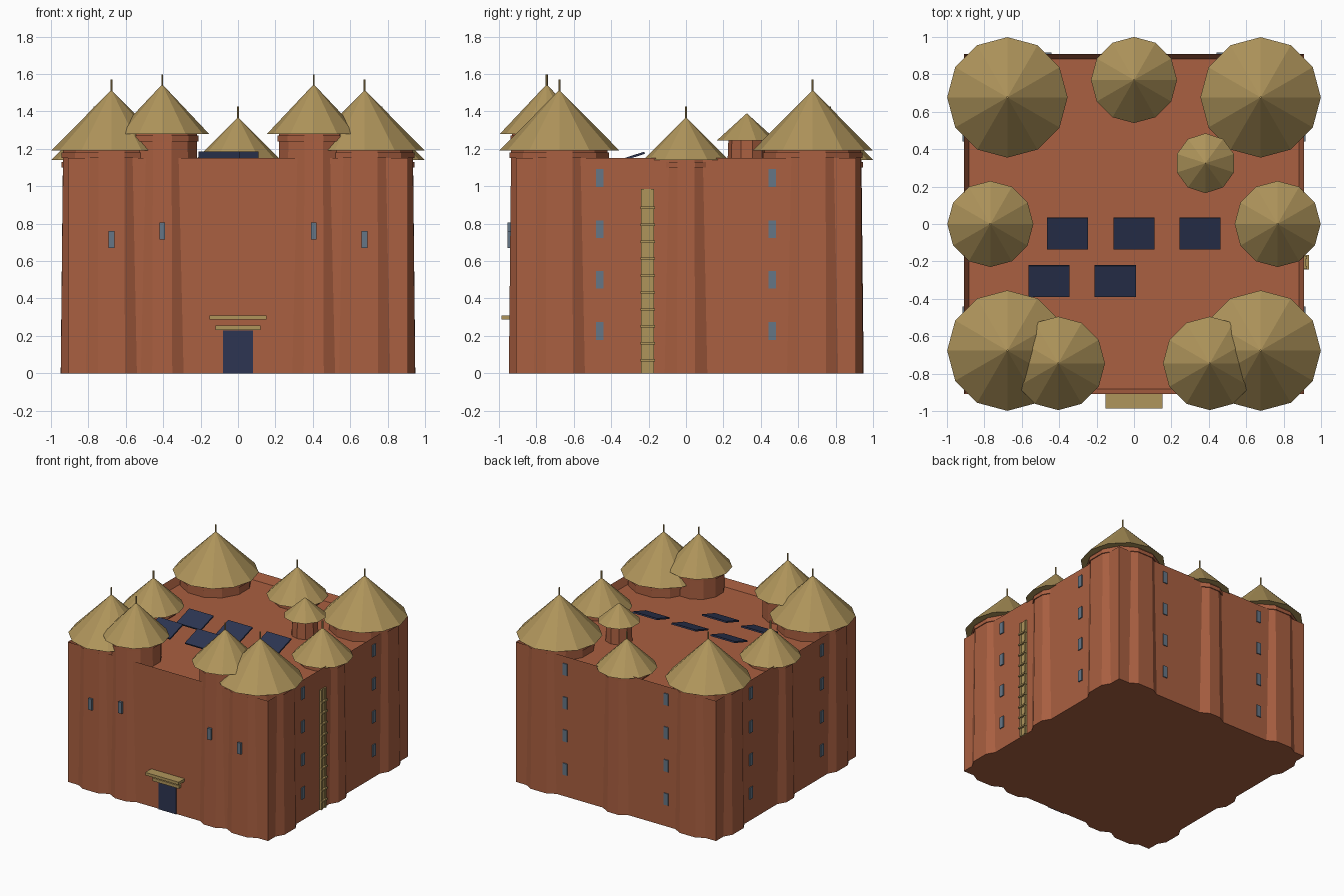
import bpy, bmesh, math
from mathutils import Matrix

if "Cube" in bpy.data.objects:
    bpy.data.objects.remove(bpy.data.objects["Cube"])


def material(name, rgb):
    m = bpy.data.materials.new(name)
    m.diffuse_color = (*rgb, 1)
    m.use_nodes = True
    m.node_tree.nodes["Principled BSDF"].inputs["Base Color"].default_value = m.diffuse_color
    return m


CLAY = material("red clay", (0.40, 0.115, 0.052))
THATCH = material("straw", (0.43, 0.30, 0.105))
NAVY = material("dark navy", (0.026, 0.036, 0.085))
GLASS = material("grey blue", (0.13, 0.18, 0.24))


def finish(name, bm, mat):
    bmesh.ops.recalc_face_normals(bm, faces=bm.faces)
    me = bpy.data.meshes.new(name)
    bm.to_mesh(me)
    bm.free()
    me.materials.append(mat)
    ob = bpy.data.objects.new(name, me)
    bpy.context.collection.objects.link(ob)
    return ob


def box(name, x, y, z, mat):
    """Box from (min, max) pairs."""
    bm = bmesh.new()
    bmesh.ops.create_cube(bm, size=1)
    for v in bm.verts:
        v.co = [(r[0] + r[1]) / 2 + c * (r[1] - r[0]) for r, c in zip((x, y, z), v.co)]
    return finish(name, bm, mat)


def frustum(name, x, y, z0, z1, r0, r1, mat, sides=12, turn=0.0):
    bm = bmesh.new()
    bmesh.ops.create_cone(bm, cap_ends=True, segments=sides, radius1=r0, radius2=r1,
                          depth=z1 - z0,
                          matrix=Matrix.Translation((x, y, (z0 + z1) / 2)) @ Matrix.Rotation(turn, 4, 'Z'))
    return finish(name, bm, mat)


def tower(name, x, y, r_base, r_top, r_roof, eave, apex, tip):
    """Tapered tower with a collar, straw cone roof and finial."""
    half = math.pi / 12
    k = 1 / math.cos(half)
    frustum(name + "_body", x, y, 0, eave + 0.01, r_base * k, r_top * k, CLAY, turn=half)
    frustum(name + "_collar", x, y, eave - 0.04, eave - 0.01,
            (r_top + 0.008) * k, (r_top + 0.008) * k, CLAY, turn=half)
    frustum(name + "_roof", x, y, eave, apex, r_roof, 0, THATCH)
    frustum(name + "_finial", x, y, apex - 0.03, tip, 0.006, 0.006, THATCH, sides=6)


# Main block with a sunken flat roof behind a parapet
bm = bmesh.new()
bmesh.ops.create_cube(bm, size=1, matrix=Matrix.Translation((0, 0, 0.575)) @ Matrix.Diagonal((1.82, 1.82, 1.15, 1)))
top = max(bm.faces, key=lambda f: f.calc_center_median().z)
bmesh.ops.inset_region(bm, faces=[top], thickness=0.04)
bmesh.ops.translate(bm, verts=top.verts, vec=(0, 0, -0.06))
finish("main_walls", bm, CLAY)

# Corner towers, front towers and wall towers
for sx in (-1, 1):
    for sy in (-1, 1):
        tower("corner_tower", sx * 0.677, sy * 0.677, 0.27, 0.258, 0.322, 1.19, 1.515, 1.57)
    tower("front_tower", sx * 0.405, -0.745, 0.20, 0.185, 0.25, 1.28, 1.545, 1.597)
    tower("side_tower", sx * 0.768, 0, 0.18, 0.168, 0.23, 1.14, 1.37, 1.425)
tower("back_tower", 0, 0.77, 0.18, 0.168, 0.23, 1.14, 1.37, 1.425)

# Small roof hut
frustum("roof_hut_body", 0.382, 0.325, 1.08, 1.26, 0.105, 0.098, CLAY, sides=10)
frustum("roof_hut_roof", 0.382, 0.325, 1.245, 1.39, 0.16, 0, THATCH, sides=10)

# Window columns on the sides and back
for z in (0.225, 0.5, 0.77, 1.045):
    for u in (-0.46, 0.46):
        a, h = (u - 0.02, u + 0.02), (z - 0.048, z + 0.048)
        box("back_window", a, (0.90, 0.918), h, GLASS)
        box("left_window", (-0.918, -0.90), a, h, GLASS)
        box("right_window", (0.90, 0.918), a, h, GLASS)

# Windows on the front towers
for sx in (-1, 1):
    for u, z in ((0.677, 0.715), (0.405, 0.76)):
        x = sx * u
        box("tower_window", (x - 0.016, x + 0.016), (-0.955, -0.925), (z - 0.046, z + 0.046), GLASS)

# Door with a beam and a canopy
box("door", (-0.08, 0.08), (-0.918, -0.90), (0, 0.228), NAVY)
box("door_beam", (-0.12, 0.12), (-0.94, -0.90), (0.23, 0.255), THATCH)
box("door_canopy", (-0.152, 0.152), (-0.987, -0.90), (0.287, 0.31), THATCH)

# Ladder on the right wall
box("ladder_back", (0.90, 0.918), (-0.235, -0.175), (0, 0.985), THATCH)
for y in (-0.232, -0.178):
    box("ladder_rail", (0.90, 0.925), (y - 0.008, y + 0.008), (0, 0.985), THATCH)
for i in range(10):
    z = 0.07 + i * 0.0905
    box("ladder_rung", (0.90, 0.935), (-0.243, -0.167), (z - 0.006, z + 0.006), THATCH)

# Tilted solar panels on the roof
for x, y in ((-0.355, -0.05), (0, -0.05), (0.352, -0.05), (-0.455, -0.305), (-0.1, -0.305)):
    bm = bmesh.new()
    bmesh.ops.create_cube(bm, size=1, matrix=Matrix.Translation((x, y, 1.152))
                          @ Matrix.Rotation(math.radians(18), 4, 'X')
                          @ Matrix.Diagonal((0.22, 0.175, 0.012, 1)))
    finish("solar_panel", bm, NAVY)
